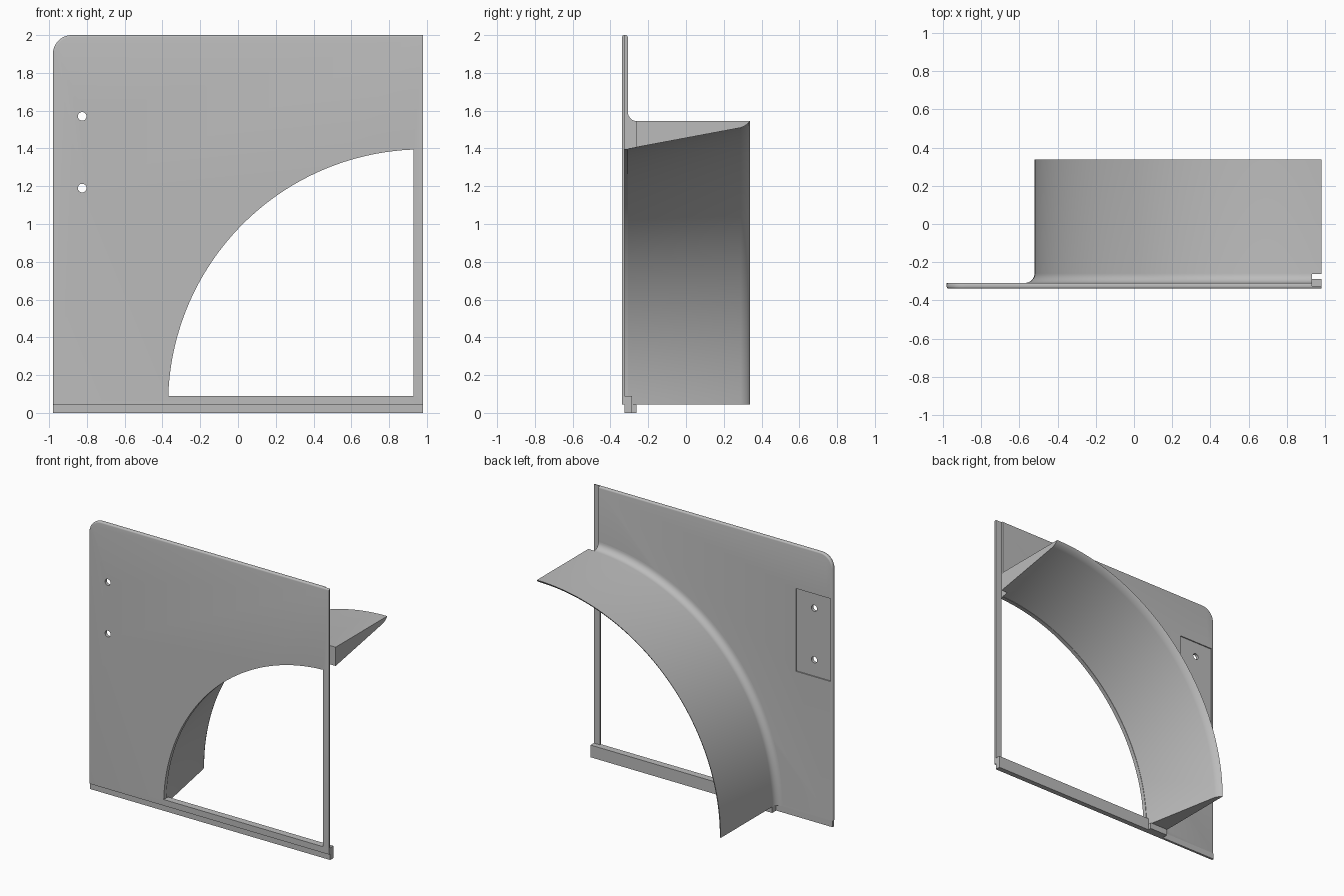
import bpy, bmesh, math
from mathutils import Vector

if "Cube" in bpy.data.objects:
    bpy.data.objects.remove(bpy.data.objects["Cube"])

CX, CZ = 0.98, 0.045          # centre of the quarter arch
R_IN, R_OUT = 1.35, 1.50
FRONT, BACK = -0.338, -0.308  # panel faces
RABBET = -0.325               # depth of the edge rabbet
STEPS = 64

grey = bpy.data.materials.new("grey")
grey.diffuse_color = (0.5, 0.5, 0.5, 1)
grey.use_nodes = True
grey.node_tree.nodes["Principled BSDF"].inputs["Base Color"].default_value = grey.diffuse_color


def finish(name, bm):
    bmesh.ops.recalc_face_normals(bm, faces=bm.faces[:])
    me = bpy.data.meshes.new(name)
    bm.to_mesh(me)
    bm.free()
    me.materials.append(grey)
    ob = bpy.data.objects.new(name, me)
    bpy.context.collection.objects.link(ob)
    return ob


def prism(name, pts, y0, y1, bevel=None):
    """Extrude an (x, z) outline along y; bevel rounds the edges chosen by a rule."""
    bm = bmesh.new()
    a = [bm.verts.new((x, y0, z)) for x, z in pts]
    b = [bm.verts.new((x, y1, z)) for x, z in pts]
    bm.faces.new(a)
    bm.faces.new(b[::-1])
    n = len(pts)
    for i in range(n):
        j = (i + 1) % n
        bm.faces.new((a[i], b[i], b[j], a[j]))
    if bevel:
        bmesh.ops.recalc_face_normals(bm, faces=bm.faces[:])
        edges = [e for e in bm.edges if bevel(e)]
        bmesh.ops.bevel(bm, geom=edges, offset=0.011, segments=4,
                        profile=0.5, affect='EDGES')
    return finish(name, bm)


def box(name, x0, x1, y0, y1, z0, z1):
    return prism(name, [(x0, z0), (x1, z0), (x1, z1), (x0, z1)], y0, y1)


def arc(cx, cz, r, a0, a1, n):
    return [(cx + r * math.cos(a0 + (a1 - a0) * i / n),
             cz + r * math.sin(a0 + (a1 - a0) * i / n)) for i in range(n + 1)]


def cut(ob, cutters):
    for c in cutters:
        c.hide_render = True
        m = ob.modifiers.new("cut", 'BOOLEAN')
        m.operation, m.solver, m.object = 'DIFFERENCE', 'EXACT', c
    dg = bpy.context.evaluated_depsgraph_get()
    me = bpy.data.meshes.new_from_object(ob.evaluated_get(dg))
    ob.modifiers.clear()
    ob.data = me


def smooth(ob):
    bpy.ops.object.select_all(action='DESELECT')
    ob.select_set(True)
    bpy.context.view_layer.objects.active = ob
    bpy.ops.object.shade_smooth_by_angle(angle=math.radians(25))


# Panel with one rounded corner and softened top and left rims
outline = [(0.98, CZ), (0.98, 2.0)] + arc(-0.88, 1.9, 0.1, math.pi / 2, math.pi, 12) + [(-0.98, CZ)]


def rim(e):
    u, v = (w.co for w in e.verts)
    mid = (u + v) / 2
    outer = mid.z > 1.99 or mid.x < -0.97 or (mid.x < -0.87 and mid.z > 1.89)
    return abs(u.y - v.y) < 1e-5 and outer


panel = prism("panel", outline, FRONT, BACK, rim)

# Cutters: arch opening, edge rabbet, latch recess, screw holes
z_sill, x_jamb = 0.09, 0.93
a_start = math.acos((x_jamb - CX) / R_IN)
a_end = math.pi - math.asin((z_sill - CZ) / R_IN)
opening = prism("opening_cutter",
                [(x_jamb, z_sill)] + arc(CX, CZ, R_IN, a_start, a_end, STEPS), -0.5, -0.2)
rabbet = box("rabbet_cutter", x_jamb, 1.1, RABBET, -0.262, z_sill, 2.1)
recess = box("recess_cutter", -0.962, -0.68, BACK - 0.008, -0.2, 1.07, 1.68)
holes = [prism("hole_cutter", arc(-0.825, z, 0.023, 0, math.tau * 23 / 24, 23), -0.5, -0.2)
         for z in (1.19, 1.57)]
cut(panel, [opening, rabbet, recess] + holes)
smooth(panel)

# Curved hood: tapered section swept a quarter turn, with a fillet at the panel
fillet = [(1.55 - 0.05 * math.sin(t), -0.258 - 0.05 * math.cos(t))
          for t in (math.pi / 2 * i / 8 for i in range(9))]
section = ([(1.353, BACK)] + fillet +
           [(R_OUT, 0.338), (1.492, 0.333), (1.482, 0.322), (1.473, 0.308), (1.465, 0.29)])
bm = bmesh.new()
rings = []
for i in range(STEPS + 1):
    t = math.pi / 2 * (1 + i / STEPS)
    rings.append([bm.verts.new((CX + r * math.cos(t), y, CZ + r * math.sin(t)))
                  for r, y in section])
k = len(section)
for p, q in zip(rings, rings[1:]):
    for j in range(k):
        bm.faces.new((p[j], p[(j + 1) % k], q[(j + 1) % k], q[j]))
bm.faces.new(rings[0])
bm.faces.new(rings[-1][::-1])
hood = finish("hood", bm)
cut(hood, [rabbet])
smooth(hood)

# Bottom tongue, sill bar and locating tab
box("bottom_tongue", -0.98, 0.98, RABBET, BACK, 0.0, CZ)
box("sill_bar", -0.37, 0.98, BACK, -0.287, 0.0, z_sill)
box("locating_tab", -0.52, -0.37, BACK, -0.262, 0.0, CZ)

# Cutters are no longer needed
for c in [opening, rabbet, recess] + holes:
    bpy.data.objects.remove(c)
